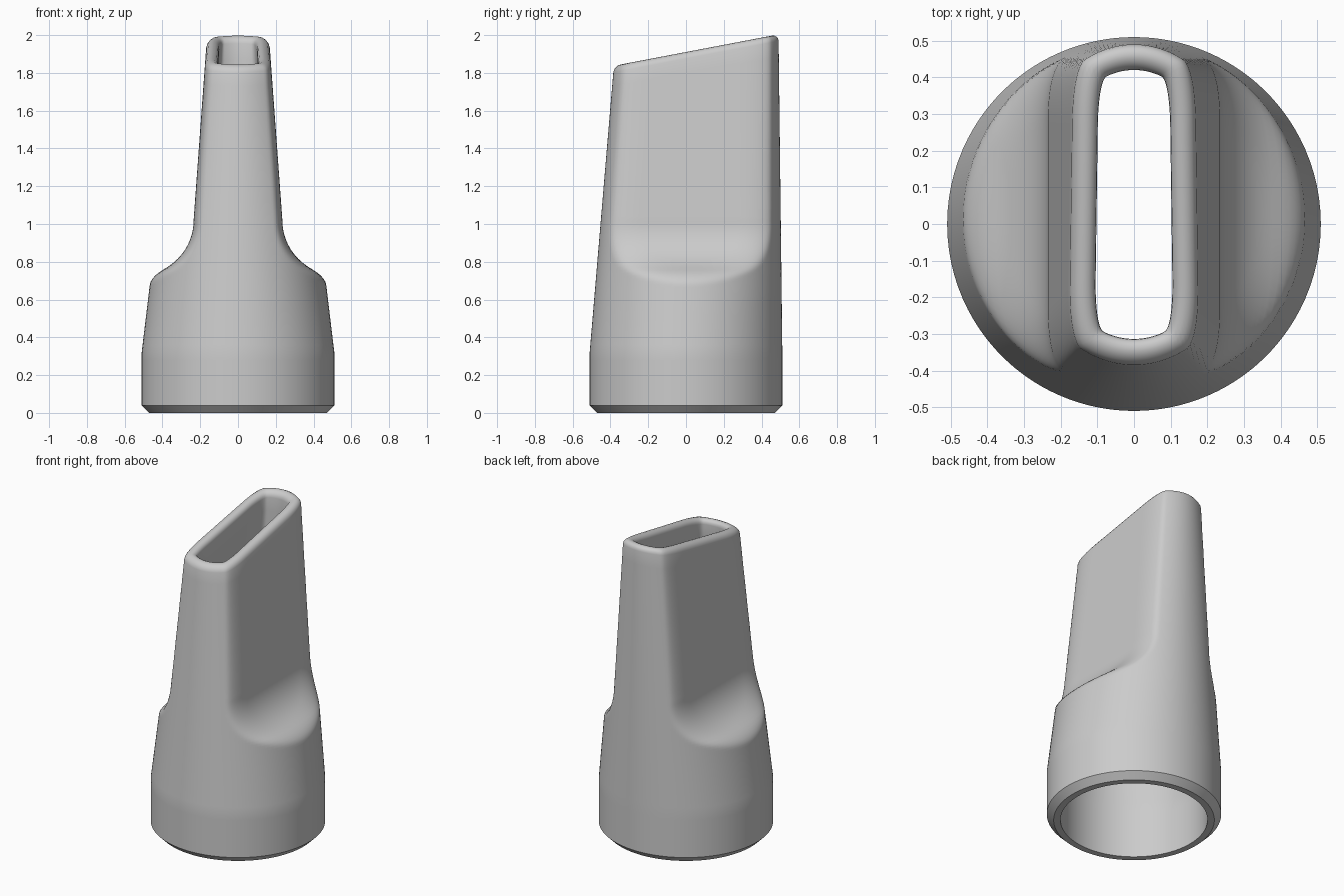
import bpy, bmesh, math

cube = bpy.data.objects.get("Cube")
if cube:
    bpy.data.objects.remove(cube, do_unlink=True)

SEGMENTS = 160
TOP_START = 1.1      # rows above this height fan out to the slanted mouth
RIM = 0.035          # radius of the rounded lip

# Directions round the nozzle, packed closer towards the front and back ends
angles = [math.atan2(math.sin(u), 0.55 * math.cos(u))
          for u in (2 * math.pi * i / SEGMENTS for i in range(SEGMENTS))]


def flat_half_width(z):
    """Half distance between the two flat sides, flaring into the shoulder."""
    if z > 1.02:
        return 0.235 - 0.07 * (z - 1.02) / 0.96
    if z > 0.75:
        return 0.525 - math.sqrt(0.29 ** 2 - (1.02 - z) ** 2)
    return 0.419 + 2.0 * (0.75 - z)


def smooth_min(a, b, k=0.1):
    h = max(k - abs(a - b), 0) / k
    return min(a, b) - h * h * k / 4


def section(angle, z, inset):
    """Tapered ellipse cut by two flat sides, with softened corners."""
    rise = max(z - 0.32, 0)
    back, front = 0.51 - 0.012 * rise, -0.51 + 0.0844 * rise
    a = 0.51 - 0.12 * rise - inset
    b = (back - front) / 2 - inset
    c, s = math.cos(angle), math.sin(angle)
    r = 1 / math.hypot(c / a, s / b)
    if z > 0.5:
        r = smooth_min(r, (flat_half_width(z) - inset) / max(abs(c), 1e-4))
    return r * c, (back + front) / 2 + r * s


def point(angle, level, inset, drop=0):
    """Position at a level; upper levels tilt to follow the slanted mouth."""
    z = level
    for _ in range(4):
        x, y = section(angle, z, inset)
        if level > TOP_START:
            mouth = 1.84 + 0.16 * (y + 0.37) / 0.84
            t = (level - TOP_START) / (2 - TOP_START)
            z = TOP_START + t * (mouth - drop - TOP_START)
    return x, y, z


# Levels: straight collar, tapered body, flared shoulder, flat spout
levels = [0.04, 0.28, 0.32, 0.36, 0.5, 0.6]
levels += [0.62 + 0.015 * i for i in range(32)]
levels += [TOP_START + 0.09 * i for i in range(1, 10)]

# Rows run up the outside, over the lip and back down the inside
rows = [(0, 0.04, 0)]
rows += [(z, 0, RIM) for z in levels]
for i in range(9):
    phi = math.pi * i / 8
    rows.append((2.0, RIM * (1 - math.cos(phi)), RIM * (1 - math.sin(phi))))
rows += [(z, 0.07 if z > 0.6 else 0.08, RIM) for z in reversed(levels)]
rows.append((0, 0.08, 0))

bm = bmesh.new()
rings = [[bm.verts.new(point(a, *row)) for a in angles] for row in rows]
for k, ring in enumerate(rings):
    other = rings[(k + 1) % len(rings)]
    for i in range(SEGMENTS):
        j = (i + 1) % SEGMENTS
        bm.faces.new((ring[i], ring[j], other[j], other[i]))
bmesh.ops.remove_doubles(bm, verts=bm.verts[:], dist=1e-5)
bmesh.ops.recalc_face_normals(bm, faces=bm.faces[:])
mesh = bpy.data.meshes.new("nozzle")
bm.to_mesh(mesh)
bm.free()

nozzle = bpy.data.objects.new("nozzle", mesh)
bpy.context.collection.objects.link(nozzle)

# Plain grey plastic
grey = bpy.data.materials.new("grey plastic")
grey.use_nodes = True
colour = (0.6, 0.6, 0.6, 1)
grey.diffuse_color = colour
grey.node_tree.nodes["Principled BSDF"].inputs["Base Color"].default_value = colour
mesh.materials.append(grey)

bpy.ops.object.select_all(action="DESELECT")
nozzle.select_set(True)
bpy.context.view_layer.objects.active = nozzle
bpy.ops.object.shade_smooth_by_angle(angle=math.radians(32))
